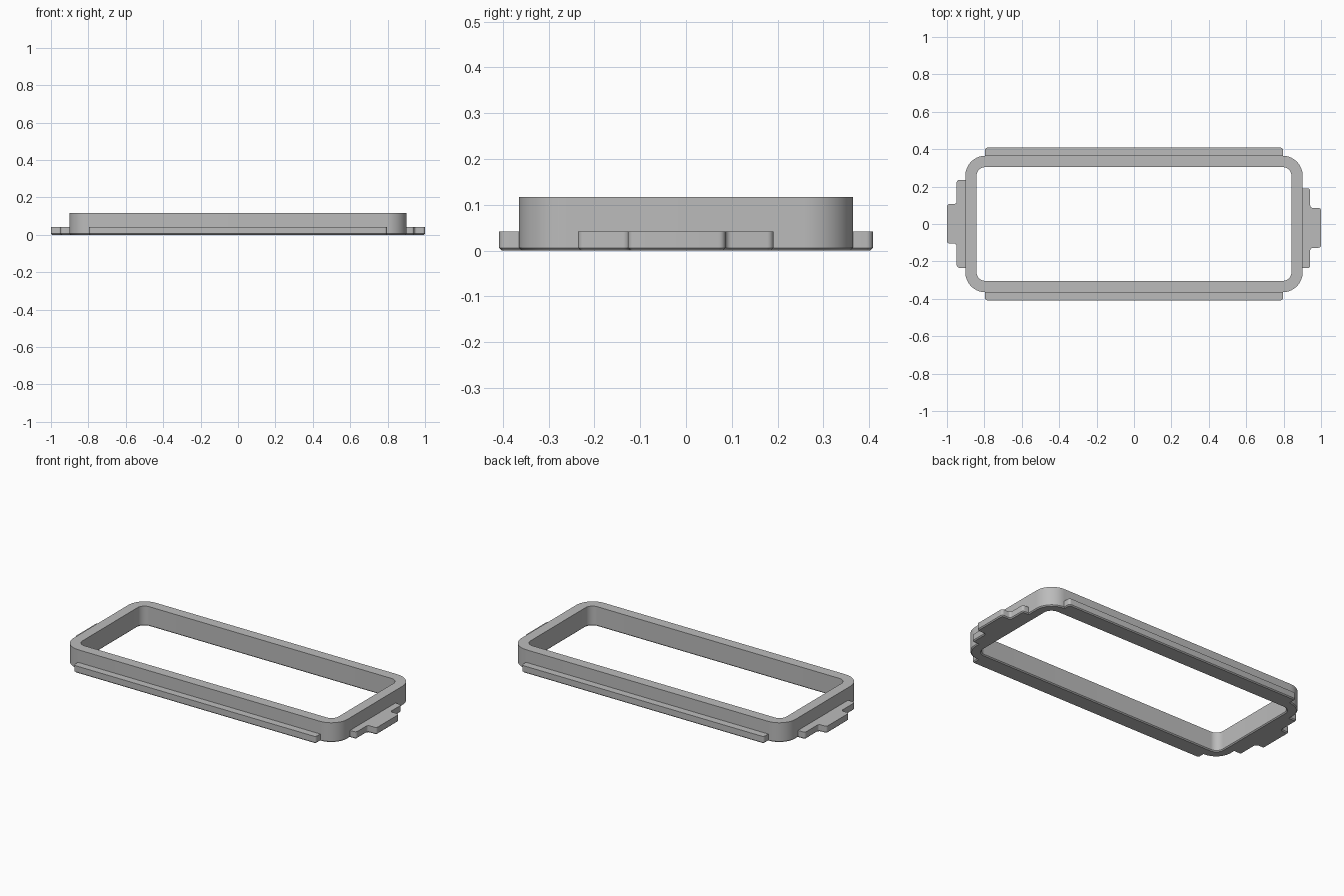
import bpy, bmesh, math
from mathutils import Vector

if "Cube" in bpy.data.objects:
    bpy.data.objects.remove(bpy.data.objects["Cube"], do_unlink=True)

CHAMFER = 0.006
FRAME_H = 0.117
LIP_H = 0.042

grey = bpy.data.materials.new("plain grey")
grey.use_nodes = True
colour = (0.5, 0.5, 0.5, 1)
grey.diffuse_color = colour
grey.node_tree.nodes["Principled BSDF"].inputs["Base Color"].default_value = colour


def finish(bm, name):
    bmesh.ops.recalc_face_normals(bm, faces=bm.faces)
    mesh = bpy.data.meshes.new(name)
    bm.to_mesh(mesh)
    bm.free()
    mesh.materials.append(grey)
    obj = bpy.data.objects.new(name, mesh)
    bpy.context.collection.objects.link(obj)
    bpy.ops.object.select_all(action='DESELECT')
    obj.select_set(True)
    bpy.context.view_layer.objects.active = obj
    bpy.ops.object.shade_smooth_by_angle(angle=math.radians(30))
    return obj


def rounded_rect(hx, hy, r, steps=14):
    points = []
    for q, (sx, sy) in enumerate([(1, 1), (-1, 1), (-1, -1), (1, -1)]):
        for i in range(steps + 1):
            a = math.pi / 2 * (q + i / steps)
            points.append((sx * (hx - r) + r * math.cos(a), sy * (hy - r) + r * math.sin(a)))
    return points


def rounded_outline(corners, r, steps=5):
    """Replace each right-angled corner with a small arc."""
    points = []
    for i, c in enumerate(corners):
        c = Vector(c)
        to_prev = (Vector(corners[i - 1]) - c).normalized()
        to_next = (Vector(corners[(i + 1) % len(corners)]) - c).normalized()
        centre = c + (to_prev + to_next) * r
        for k in range(steps + 1):
            a = math.pi / 2 * k / steps
            points.append(centre - to_next * r * math.cos(a) - to_prev * r * math.sin(a))
    return points


def lip(name, corners):
    """Thin raised plate with rounded corners and a chamfered underside."""
    bm = bmesh.new()
    outline = rounded_outline(corners, 0.014)
    low = [bm.verts.new((x, y, CHAMFER)) for x, y in outline]
    high = [bm.verts.new((x, y, LIP_H)) for x, y in outline]
    bottom = bm.faces.new(low)
    bm.faces.new(high)
    for i in range(len(low)):
        bm.faces.new((low[i - 1], low[i], high[i], high[i - 1]))
    bmesh.ops.recalc_face_normals(bm, faces=bm.faces)
    bmesh.ops.inset_region(bm, faces=[bottom], thickness=CHAMFER, use_even_offset=True)
    for v in bottom.verts:
        v.co.z = 0
    return finish(bm, name)


# Rectangular frame, swept as a closed section of concentric loops
def frame():
    outer, inner = (0.902, 0.365, 0.108), (0.842, 0.304, 0.046)
    section = [(outer, -CHAMFER, 0), (outer, 0, CHAMFER), (outer, 0, FRAME_H),
               (inner, 0, FRAME_H), (inner, 0, CHAMFER), (inner, CHAMFER, 0)]
    bm = bmesh.new()
    loops = []
    for (hx, hy, r), grow, z in section:
        loops.append([bm.verts.new((x, y, z))
                      for x, y in rounded_rect(hx + grow, hy + grow, r + grow)])
    for a, b in zip(loops, loops[1:] + loops[:1]):
        for i in range(len(a)):
            bm.faces.new((a[i - 1], a[i], b[i], b[i - 1]))
    finish(bm, "frame")


frame()

# Long lips along the front and back
for name, s in (("front_lip", -1), ("back_lip", 1)):
    lip(name, [(-0.797, s * 0.33), (0.797, s * 0.33), (0.797, s * 0.408), (-0.797, s * 0.408)])


# Stepped tabs on the two ends
def end_tab(name, side, step_x, wide, narrow):
    root, tip = side * 0.865, side
    lip(name, [(root, wide[0]), (side * step_x, wide[0]), (side * step_x, narrow[0]),
               (tip, narrow[0]), (tip, narrow[1]), (side * step_x, narrow[1]),
               (side * step_x, wide[1]), (root, wide[1])])


end_tab("left_tab", 1, 0.942, (-0.236, 0.191), (-0.127, 0.086))
end_tab("right_tab", -1, 0.948, (-0.234, 0.236), (-0.105, 0.107))
